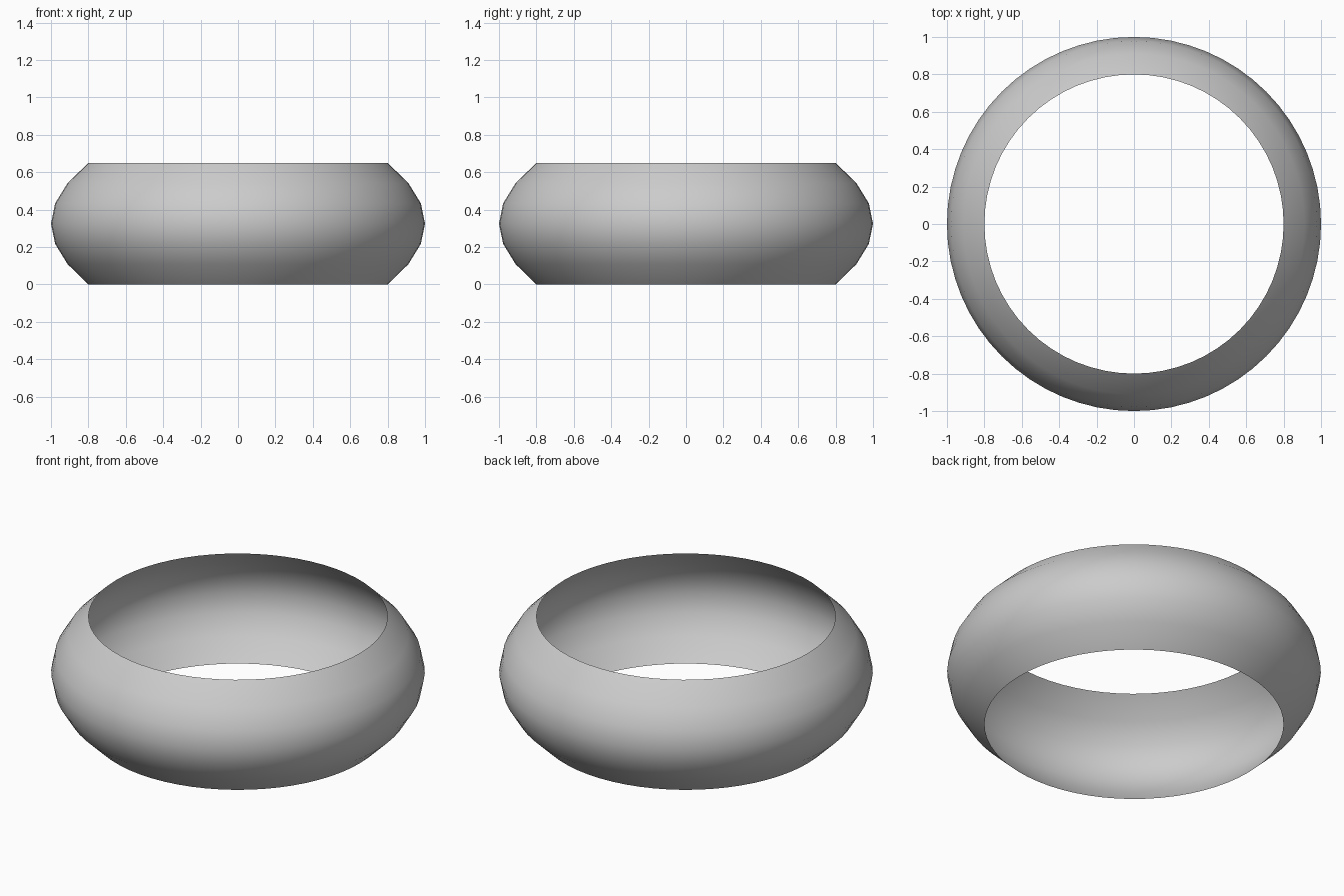
import bpy, bmesh, math

if "Cube" in bpy.data.objects:
    bpy.data.objects.remove(bpy.data.objects["Cube"])

HEIGHT, RIM, BULGE = 0.65, 0.8, 0.2
SEGMENTS, STEPS = 64, 6

# Bulging band: open parabolic profile swept around z
bm = bmesh.new()
rings = []
for i in range(STEPS + 1):
    t = 2 * i / STEPS - 1
    r = RIM + BULGE * (1 - t * t)
    z = HEIGHT * i / STEPS
    rings.append([bm.verts.new((r * math.cos(a), r * math.sin(a), z))
                  for a in (2 * math.pi * k / SEGMENTS for k in range(SEGMENTS))])
for low, high in zip(rings, rings[1:]):
    for k in range(SEGMENTS):
        n = (k + 1) % SEGMENTS
        bm.faces.new((low[k], low[n], high[n], high[k])).smooth = True

mesh = bpy.data.meshes.new("ring_band")
bm.to_mesh(mesh)
bm.free()
bpy.context.collection.objects.link(bpy.data.objects.new("ring_band", mesh))
